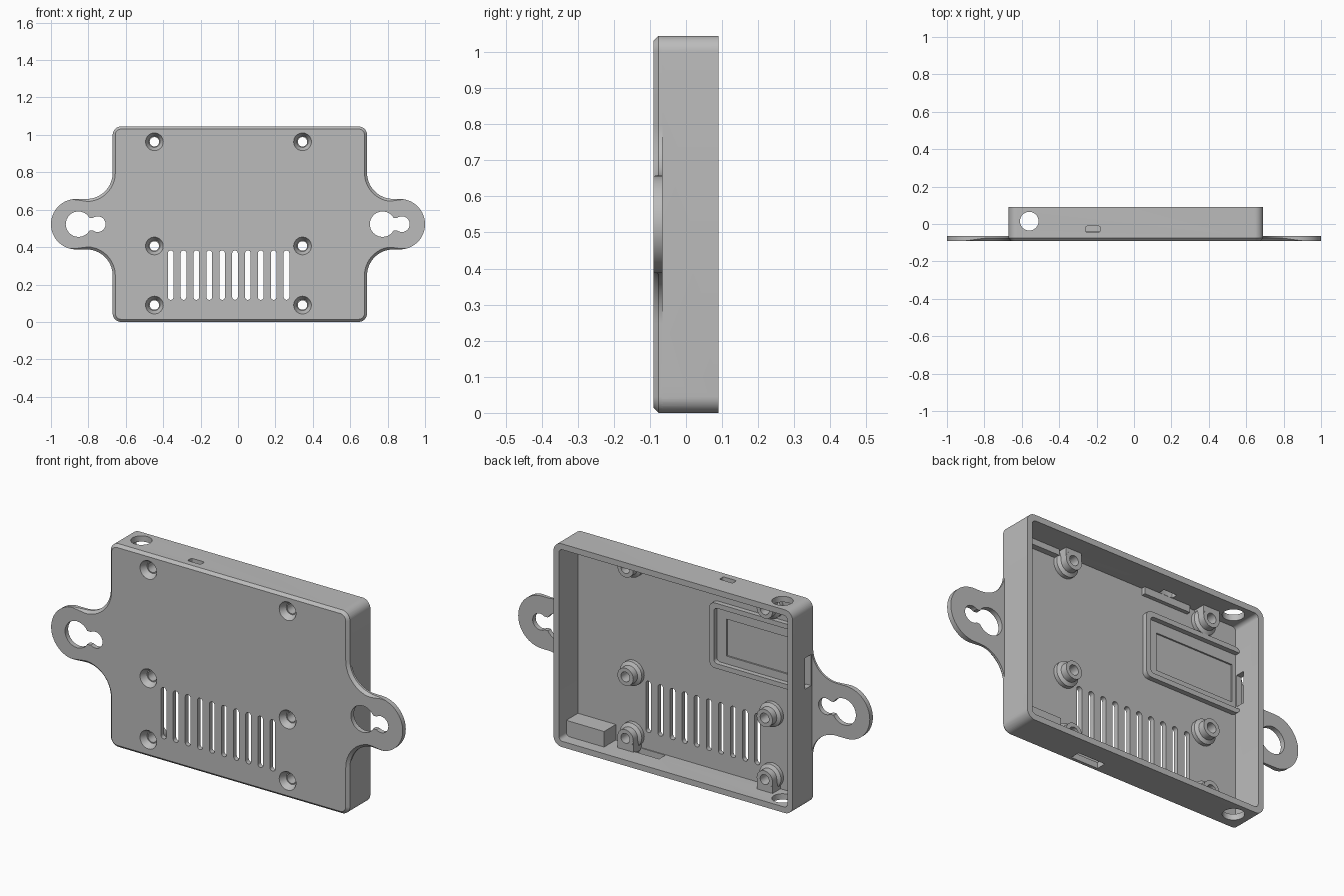
import bpy, bmesh
from math import sin, cos, radians, hypot

if "Cube" in bpy.data.objects:
    bpy.data.objects.remove(bpy.data.objects["Cube"])

grey = bpy.data.materials.new("plain grey")
grey.use_nodes = True
grey.diffuse_color = (0.5, 0.5, 0.5, 1)
grey.node_tree.nodes["Principled BSDF"].inputs["Base Color"].default_value = (0.5, 0.5, 0.5, 1)

LEFT, RIGHT, H = -0.67, 0.69, 1.045      # body extents
FRONT, FLOOR, BACK, WALL = -0.09, -0.065, 0.09, 0.03
MID = H / 2


def arc(cx, cz, r, a0, a1, n=10):
    steps = [radians(a0 + (a1 - a0) * i / n) for i in range(n + 1)]
    return [(cx + r * cos(a), cz + r * sin(a)) for a in steps]


def circle(cx, cz, r, n=32):
    return arc(cx, cz, r, 0, 360, n)[:-1]


def rounded(x0, x1, z0, z1, r, n=6):
    return (arc(x1 - r, z0 + r, r, -90, 0, n) + arc(x1 - r, z1 - r, r, 0, 90, n)
            + arc(x0 + r, z1 - r, r, 90, 180, n) + arc(x0 + r, z0 + r, r, 180, 270, n))


def loft(bm, rings):
    """Closed solid through rings of (x, y, z) points."""
    loops = [[bm.verts.new(p) for p in ring] for ring in rings]
    for a, b in zip(loops, loops[1:]):
        for i in range(len(a)):
            j = (i + 1) % len(a)
            bm.faces.new((a[i], a[j], b[j], b[i]))
    bm.faces.new(loops[0][::-1])
    bm.faces.new(loops[-1])


def prism(bm, pts, y0, y1):
    loft(bm, [[(x, y, z) for x, z in pts] for y in (y0, y1)])


def upright(bm, pts, z0, z1):
    loft(bm, [[(x, y, z) for x, y in pts] for z in (z0, z1)])


def box(bm, x0, x1, y0, y1, z0, z1):
    prism(bm, [(x0, z0), (x1, z0), (x1, z1), (x0, z1)], y0, y1)


def make(name, bm):
    bmesh.ops.remove_doubles(bm, verts=bm.verts, dist=1e-5)
    bmesh.ops.recalc_face_normals(bm, faces=bm.faces)
    mesh = bpy.data.meshes.new(name)
    bm.to_mesh(mesh)
    bm.free()
    mesh.materials.append(grey)
    ob = bpy.data.objects.new(name, mesh)
    bpy.context.collection.objects.link(ob)
    return ob


def boolean(target, tool, op="DIFFERENCE", keep=False):
    mod = target.modifiers.new("cut", "BOOLEAN")
    mod.operation, mod.object, mod.solver = op, tool, "EXACT"
    bpy.context.view_layer.objects.active = target
    bpy.ops.object.modifier_apply(modifier=mod.name)
    if not keep:
        bpy.data.objects.remove(tool)


# Face plate outline: body corners, sweeping fillets and round ears
def half_outline(w):
    ear, fillet = 0.135, 0.14
    low = (arc(w - 0.045, 0.045, 0.045, -90, 0)
           + arc(w + fillet, MID - ear - fillet, fillet, 180, 90, 16)
           + arc(1 - ear, MID, ear, -90, 0, 16))
    return low + [(x, H - z) for x, z in low[-2::-1]]


outline = half_outline(RIGHT) + [(-x, z) for x, z in half_outline(-LEFT)[::-1]]
rear, shoulder, face = [], [], []
for i, (x, z) in enumerate(outline):
    (ax, az), (bx, bz) = outline[i - 1], outline[(i + 1) % len(outline)]
    d = hypot(bx - ax, bz - az)
    c = 0.014 * max(0, min(1, (0.9 - abs(x)) / 0.1))     # chamfer fades out on the ears
    rear.append((x, FLOOR, z))
    shoulder.append((x, FRONT + c, z))
    face.append((x - c * (bz - az) / d, FRONT, z + c * (bx - ax) / d))
bm = bmesh.new()
loft(bm, [rear, shoulder, face])
case = make("case", bm)

# Deep tray body and its cavity
bm = bmesh.new()
prism(bm, rounded(LEFT, RIGHT, 0, H, 0.045, 10), FLOOR - 0.008, BACK)
boolean(case, make("body_block", bm), "UNION")
bm = bmesh.new()
prism(bm, rounded(LEFT + WALL, RIGHT - WALL, WALL, H - WALL, 0.02), FLOOR, BACK + 0.05)
boolean(case, make("cavity_cutter", bm))

# Ventilation slots, cable holes, port openings and shallow floor pocket
bm = bmesh.new()
for i in range(10):
    x = -0.36 + 0.0688 * i
    prism(bm, rounded(x - 0.015, x + 0.015, 0.118, 0.382, 0.0149), FRONT - 0.05, FLOOR + 0.02)
for z in (0, H):
    upright(bm, circle(-0.56, 0.015, 0.05), z - 0.05, z + 0.05)
upright(bm, rounded(-0.257, -0.182, -0.044, -0.012, 0.006, 3), H - 0.05, H + 0.05)
box(bm, 0.16, 0.31, -0.06, -0.01, -0.05, 0.05)
box(bm, LEFT - 0.02, LEFT + 0.05, -0.06, -0.01, 0.61, 0.77)
box(bm, -0.62, -0.185, FLOOR - 0.008, FLOOR + 0.01, 0.63, 0.82)
boolean(case, make("opening_cutter", bm))

# Keyhole hangers, built from overlapping shapes
for x in (-0.853, 0.773):
    for shape in (circle(x, MID, 0.068),
                  rounded(x, x + 0.1, MID - 0.034, MID + 0.034, 0.005, 2),
                  circle(x + 0.103, MID, 0.042)):
        bm = bmesh.new()
        prism(bm, shape, FRONT - 0.05, FLOOR + 0.02)
        boolean(case, make("keyhole_cutter", bm))

# Screw bosses with webs to the nearby walls, drilled and countersunk
screws = [(x, z) for x in (-0.447, 0.345) for z in (0.09, 0.406, 0.963)]
bm = bmesh.new()
for x, z in screws:
    for profile in [((0.048, FRONT - 0.001), (0.03, FRONT + 0.032), (0.025, FRONT + 0.032),
                     (0.025, BACK))]:
        loft(bm, [[(px, y, pz) for px, pz in circle(x, z, r)] for r, y in profile])
drill = make("screw_cutter", bm)
boolean(case, drill, keep=True)
for i, (x, z) in enumerate(screws):
    bm = bmesh.new()
    profile = ((0.062, FLOOR - 0.004), (0.062, -0.045), (0.045, -0.035), (0.045, 0))
    loft(bm, [[(px, y, pz) for px, pz in circle(x, z, r)] for r, y in profile])
    boss = make(f"screw_boss_{i + 1}", bm)
    if z != 0.406:
        bm = bmesh.new()
        z0, z1 = (0.02, z) if z < MID else (z, H - 0.02)
        box(bm, x - 0.045, x + 0.045, FLOOR - 0.004, -0.001, z0, z1)
        boolean(boss, make("boss_web", bm), "UNION")
    boolean(boss, drill, keep=True)
bpy.data.objects.remove(drill)

# Raised U-shaped frame around the floor pocket
bm = bmesh.new()
prism(bm, rounded(-0.645, -0.105, 0.565, 0.9, 0.03), FLOOR - 0.004, -0.04)
frame = make("pocket_frame", bm)
bm = bmesh.new()
prism(bm, rounded(-0.75, -0.13, 0.59, 0.875, 0.02), FLOOR - 0.05, 0)
boolean(frame, make("frame_cutter", bm))

# Support block in the lower corner and ledges under the top wall
for name, x0, x1, y1, z0, z1 in (("corner_block", 0.445, 0.67, 0.03, 0.02, 0.11),
                                 ("slot_ledge", -0.36, -0.1, -0.045, 0.98, 1.02),
                                 ("corner_ledge", 0.4, 0.58, -0.035, 0.985, 1.02)):
    bm = bmesh.new()
    box(bm, x0, x1, FLOOR - 0.004, y1, z0, z1)
    make(name, bm)

# Smooth curved faces, crisp edges
for ob in bpy.context.collection.objects:
    if ob.type == "MESH" and grey.name in ob.data.materials:
        bpy.ops.object.select_all(action="DESELECT")
        ob.select_set(True)
        bpy.context.view_layer.objects.active = ob
        bpy.ops.object.shade_smooth_by_angle(angle=radians(30))
